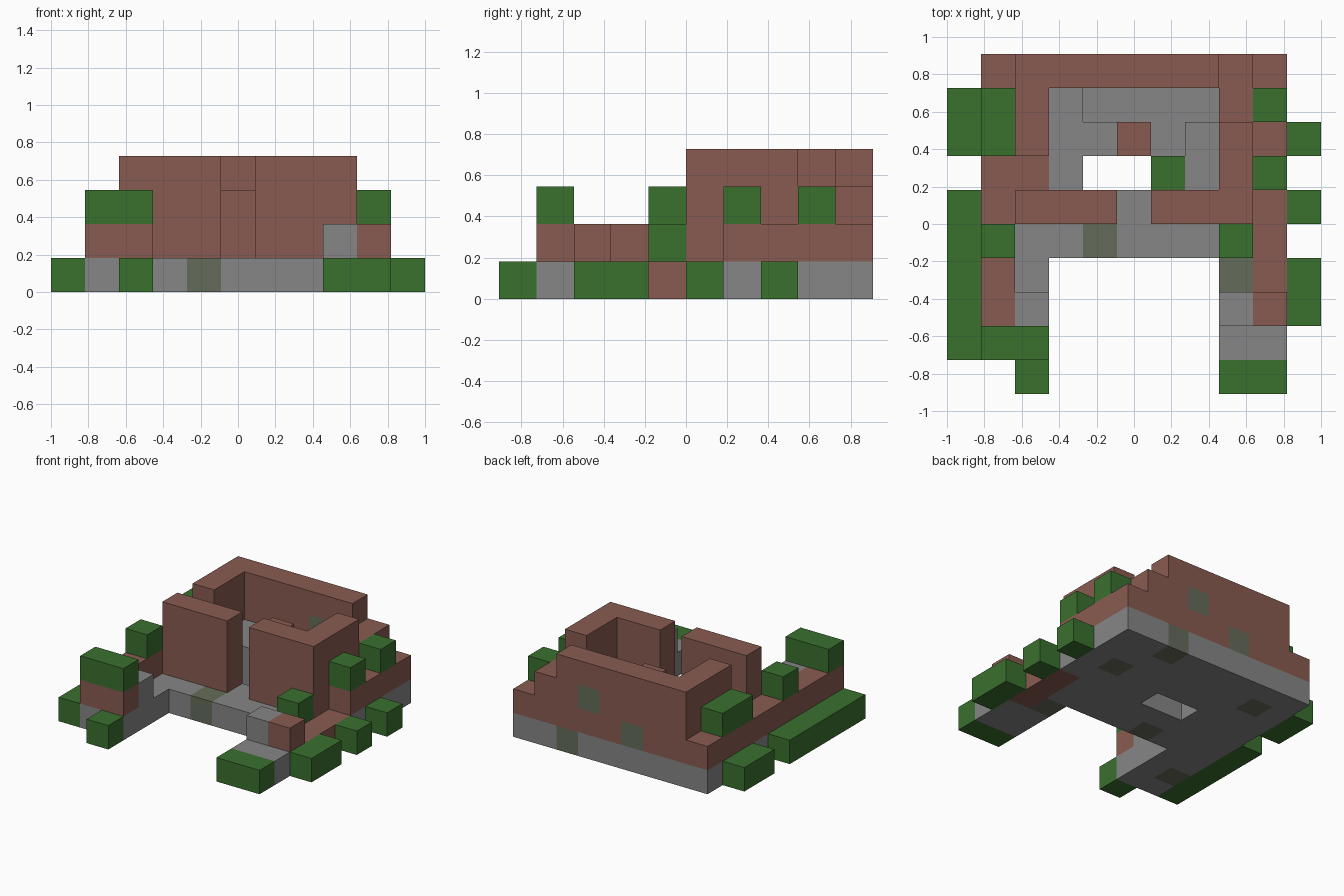
import bpy, bmesh, math
from mathutils import Vector

old = bpy.data.objects.get("Cube")
if old:
    bpy.data.objects.remove(old, do_unlink=True)

CELL = 2 / 11

# Floor plans, one per storey, back row first, left column at -x.
# s = stone, m = mossy stone, b = brick, g = leaves
PLANS = [
    [".ssssssmss.",
     "gsmsssssss.",
     "gsssssssmsg",
     ".sss..ssss.",
     "gssssssssbg",
     "gsssmssssb.",
     "gss.....mbg",
     "gms.....ssg",
     "gss.....ss.",
     "..g.....gg."],
    [".bbbmbbbbb.",
     ".bbs....bb.",
     ".bbssb.sbb.",
     ".bbs..gsbb.",
     ".bbbb.bbb..",
     ".b......g..",
     ".b.........",
     ".bs.....sb.",
     ".bb........",
     "..........."],
    ["..bbbbmbb..",
     ".gb.....bg.",
     ".gb..b..b..",
     "........bg.",
     "..bbb.bbb..",
     ".g.........",
     "...........",
     "...........",
     ".gg........",
     "..........."],
    ["..bbbbbb...",
     "..b........",
     "..b.....b..",
     "........b..",
     "..bbb.bbb.."],
]

# Part names and colours
PARTS = {
    "s": ("stone_foundation", "stone grey", (0.24, 0.24, 0.24)),
    "m": ("mossy_stones", "moss grey", (0.13, 0.15, 0.10)),
    "b": ("brick_walls", "brick red brown", (0.25, 0.105, 0.082)),
    "g": ("leaf_blocks", "leaf green", (0.042, 0.162, 0.027)),
}


def make_material(name, rgb):
    mat = bpy.data.materials.new(name)
    mat.use_nodes = True
    mat.diffuse_color = (*rgb, 1)
    mat.node_tree.nodes["Principled BSDF"].inputs["Base Color"].default_value = (*rgb, 1)
    return mat


# Collect the filled cells
cells = {}
for z, plan in enumerate(PLANS):
    for row, line in enumerate(plan):
        for x, kind in enumerate(line):
            if kind != ".":
                cells[(x, 9 - row, z)] = kind


def add_cell_faces(bm, cell):
    """Add only the sides of a block that are not covered by a neighbour."""
    centre = Vector(cell) + Vector((0.5, 0.5, 0.5))
    for axis in range(3):
        for sign in (-1, 1):
            step = [0, 0, 0]
            step[axis] = sign
            if tuple(c + s for c, s in zip(cell, step)) in cells:
                continue
            normal = Vector(step)
            u = Vector([float(i == (axis + 1) % 3) for i in range(3)])
            v = normal.cross(u)
            corners = [(-1, -1), (1, -1), (1, 1), (-1, 1)]
            points = [centre + (normal + u * a + v * b) / 2 for a, b in corners]
            bm.faces.new([bm.verts.new((p - Vector((5.5, 5, 0))) * CELL) for p in points])


# One object per kind of block
for key, (name, colour_name, rgb) in PARTS.items():
    bm = bmesh.new()
    for cell, kind in cells.items():
        if kind == key:
            add_cell_faces(bm, cell)
    bmesh.ops.remove_doubles(bm, verts=bm.verts, dist=0.001)
    bmesh.ops.dissolve_limit(bm, angle_limit=math.radians(1), verts=bm.verts, edges=bm.edges)
    mesh = bpy.data.meshes.new(name)
    bm.to_mesh(mesh)
    bm.free()
    mesh.materials.append(make_material(colour_name, rgb))
    bpy.context.collection.objects.link(bpy.data.objects.new(name, mesh))
